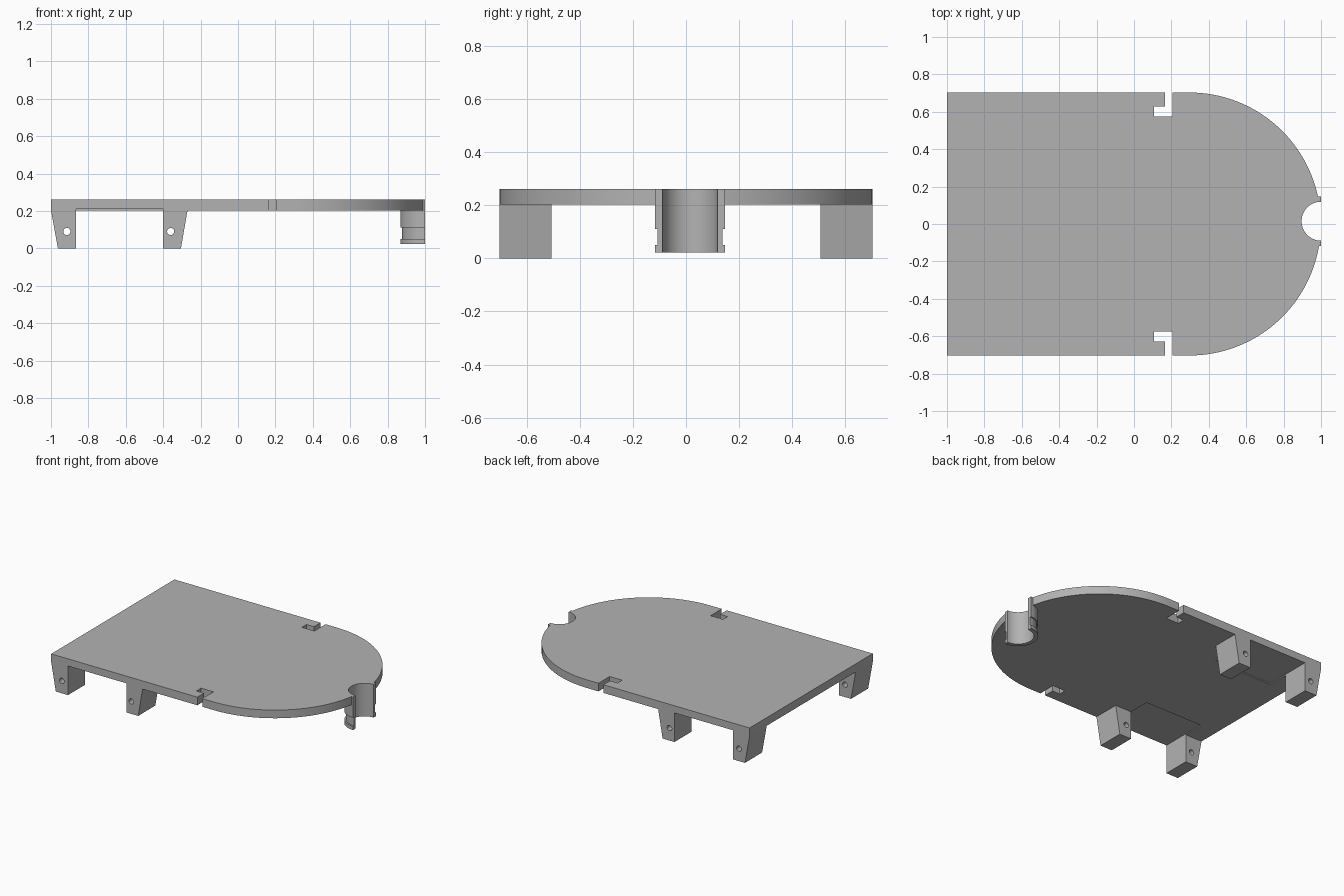
import bpy, bmesh, math
from mathutils import Matrix, Vector

if "Cube" in bpy.data.objects:
    bpy.data.objects.remove(bpy.data.objects["Cube"], do_unlink=True)

GREY = (0.45, 0.45, 0.45, 1)
grey = bpy.data.materials.new("plain_grey")
grey.use_nodes = True
grey.diffuse_color = GREY
grey.node_tree.nodes["Principled BSDF"].inputs["Base Color"].default_value = GREY

HALF, TOP, UNDER = 0.703, 0.262, 0.203
LEG_IN = 0.507                      # inner side of the legs
SOCKET = Vector((1.0, 0.015, 0))    # axis of the half-round socket
R_IN, R_OUT, R_GROOVE = 0.104, 0.132, 0.1225


def finish(bm, name):
    bmesh.ops.recalc_face_normals(bm, faces=bm.faces)
    mesh = bpy.data.meshes.new(name)
    bm.to_mesh(mesh)
    bm.free()
    mesh.materials.append(grey)
    obj = bpy.data.objects.new(name, mesh)
    bpy.context.collection.objects.link(obj)
    return obj


def activate(obj):
    bpy.ops.object.select_all(action='DESELECT')
    obj.select_set(True)
    bpy.context.view_layer.objects.active = obj


def smooth(obj):
    activate(obj)
    bpy.ops.object.shade_smooth_by_angle(angle=math.radians(30))


def prism(name, points, push):
    bm = bmesh.new()
    face = bm.faces.new([bm.verts.new(p) for p in points])
    new = bmesh.ops.extrude_face_region(bm, geom=[face], use_keep_orig=True)["geom"]
    moved = [v for v in new if isinstance(v, bmesh.types.BMVert)]
    bmesh.ops.translate(bm, verts=moved, vec=push)
    return finish(bm, name)


def cut(obj, cutter):
    mod = obj.modifiers.new("cut", 'BOOLEAN')
    mod.operation, mod.solver, mod.object = 'DIFFERENCE', 'EXACT', cutter
    activate(obj)
    bpy.ops.object.modifier_apply(modifier=mod.name)
    bpy.data.objects.remove(cutter, do_unlink=True)


def arc(cx, cy, r, start, end, n):
    steps = [start + (end - start) * i / n for i in range(n + 1)]
    return [(cx + r * math.cos(a), cy + r * math.sin(a)) for a in steps]


# Deck outline: square end, hooked side slots, round nose with a socket bite
def side(s):
    slot = [(-1, HALF), (0.167, HALF), (0.167, 0.628), (0.107, 0.628),
            (0.107, 0.575), (0.207, 0.575), (0.207, HALF)]
    ear_y = SOCKET.y + s * R_OUT
    nose = arc(0.296, 0, HALF, math.pi / 2, math.asin(abs(ear_y) / HALF), 40)
    return [(x, s * y) for x, y in slot + nose] + [(1, ear_y)]


bite = arc(SOCKET.x, SOCKET.y, R_IN, math.pi / 2, math.pi * 1.5, 32)
outline = side(1) + bite + side(-1)[::-1]
deck = prism("deck", [(x, y, UNDER) for x, y in outline], (0, 0, TOP - UNDER))

# Shallow recesses under the deck between each pair of legs
for s in (1, -1):
    corners = [(-0.866, 0.35), (-0.4, 0.35), (-0.4, 0.8), (-0.866, 0.8)]
    box = prism("recess_cutter", [(x, s * y, 0.1) for x, y in corners], (0, 0, 0.11))
    cut(deck, box)
smooth(deck)

# Tapered legs with a pin hole through each
rear_leg = [(-1, UNDER), (-0.963, 0), (-0.866, 0), (-0.866, UNDER)]
middle_leg = [(-0.4, UNDER), (-0.4, 0), (-0.305, 0), (-0.27, UNDER)]
for name, profile, hole_x in (("rear_leg", rear_leg, -0.915),
                              ("middle_leg", middle_leg, -0.36)):
    for label, s in (("left_side", -1), ("right_side", 1)):
        leg = prism(f"{name}_{label}", [(x, s * LEG_IN, z) for x, z in profile],
                    (0, s * (HALF - LEG_IN), 0))
        circle = arc(hole_x, 0.09, 0.019, 0, math.tau, 24)[:-1]
        pin = prism("pin_cutter", [(x, s * 0.4, z) for x, z in circle], (0, s * 0.4, 0))
        cut(leg, pin)
        smooth(leg)

# Half-round socket with an outer groove, revolved about its axis
section = [(R_IN, 0.023), (R_OUT, 0.023), (R_OUT, 0.05), (R_GROOVE, 0.05),
           (R_GROOVE, 0.112), (R_OUT, 0.112), (R_OUT, UNDER), (R_IN, UNDER)]
bm = bmesh.new()
start = bm.faces.new([bm.verts.new((SOCKET.x, SOCKET.y + r, z)) for r, z in section])
bmesh.ops.spin(bm, geom=[start] + start.edges[:] + start.verts[:], cent=SOCKET,
               axis=(0, 0, 1), angle=math.pi, steps=32, use_duplicate=False)
smooth(finish(bm, "socket"))
